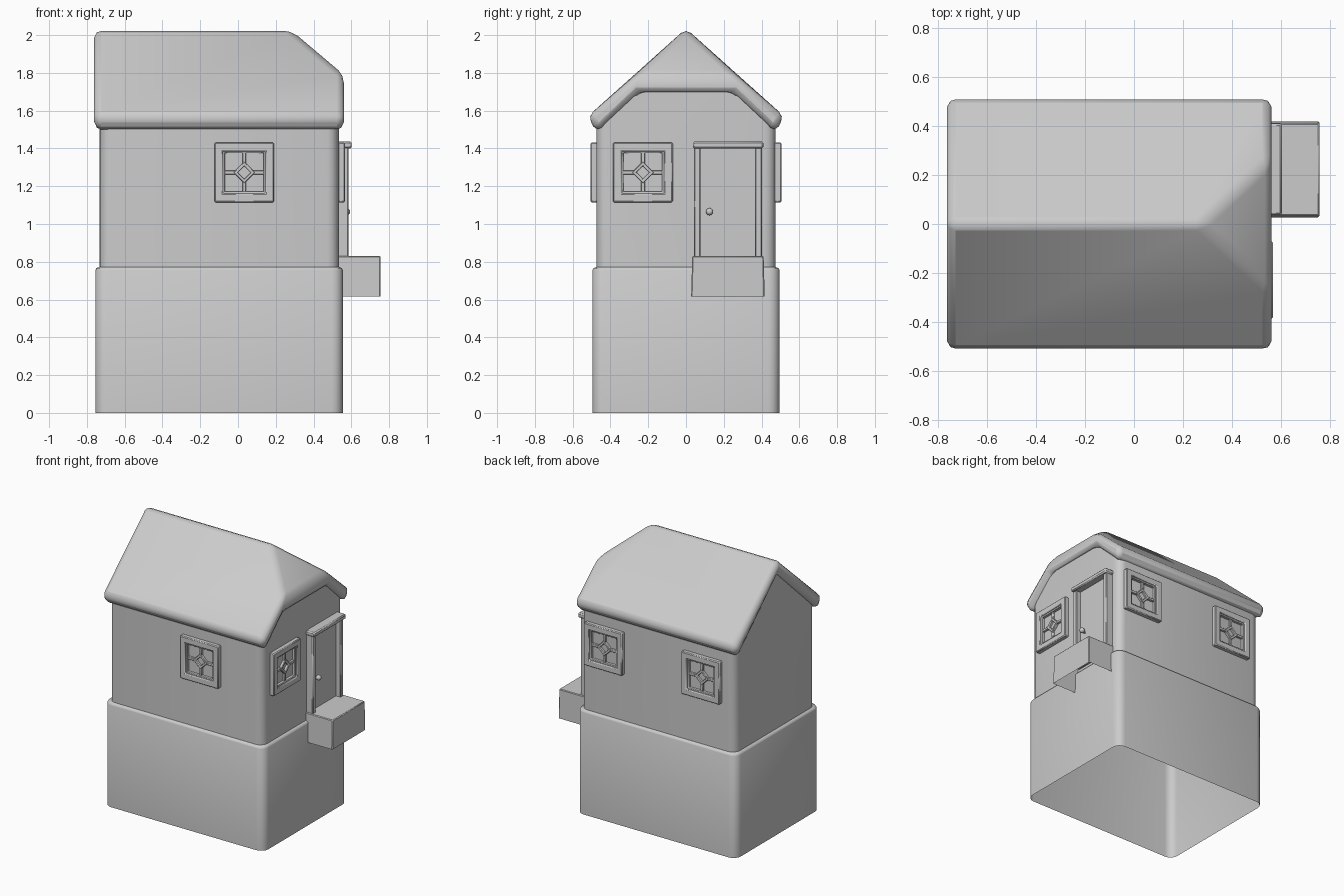
import bpy, bmesh, math
from mathutils import Matrix, Vector

if "Cube" in bpy.data.objects:
    bpy.data.objects.remove(bpy.data.objects["Cube"])

# One plain material
grey = bpy.data.materials.new("plain grey")
grey.use_nodes = True
colour = (0.6, 0.6, 0.6, 1)
grey.diffuse_color = colour
grey.node_tree.nodes["Principled BSDF"].inputs["Base Color"].default_value = colour


def finish(name, bm, matrix=None, bevel=0, segments=1, angle=35):
    """Turn a bmesh into a shaded object with an optional bevel."""
    mesh = bpy.data.meshes.new(name)
    bmesh.ops.recalc_face_normals(bm, faces=bm.faces)
    bm.to_mesh(mesh)
    bm.free()
    mesh.materials.append(grey)
    obj = bpy.data.objects.new(name, mesh)
    bpy.context.collection.objects.link(obj)
    if matrix:
        obj.matrix_world = matrix
    if bevel:
        mod = obj.modifiers.new("soft edges", "BEVEL")
        mod.width, mod.segments = bevel, segments
        mod.limit_method = "ANGLE"
        mod.angle_limit = math.radians(25)
    bpy.ops.object.select_all(action="DESELECT")
    obj.select_set(True)
    bpy.context.view_layer.objects.active = obj
    bpy.ops.object.shade_smooth_by_angle(angle=math.radians(angle))
    return obj


def box(name, low, high, matrix=None, bevel=0.005, taper=None, open_base=False):
    """Box between two corners; taper scales its lower end across y."""
    bm = bmesh.new()
    low, high = Vector(low), Vector(high)
    bmesh.ops.create_cube(bm, size=1)
    size, mid = high - low, (low + high) / 2
    for v in bm.verts:
        if taper and v.co.z < 0:
            v.co.y *= taper
        v.co = Vector(a * b for a, b in zip(v.co, size)) + mid
    if open_base:
        hidden = [f for f in bm.faces if f.normal.z < -0.9 or f.normal.x < -0.9]
        bmesh.ops.delete(bm, geom=hidden, context="FACES_ONLY")
    return finish(name, bm, matrix, bevel)


def square_ring(name, outer, inner, turn, depth, matrix, bevel):
    """Four-sided frame in the local xz plane, standing out along -y."""
    bm = bmesh.new()
    loops = []
    for radius, y in ((outer, 0.01), (outer, -depth), (inner, -depth), (inner, 0.01)):
        loops.append([bm.verts.new((radius * math.cos(turn + k * math.pi / 2), y,
                                    radius * math.sin(turn + k * math.pi / 2)))
                      for k in range(4)])
    for a in range(4):
        p, q = loops[a], loops[(a + 1) % 4]
        for k in range(4):
            n = (k + 1) % 4
            bm.faces.new((p[k], p[n], q[n], q[k]))
    return finish(name, bm, matrix, bevel)


# Hollow tower: lower walls, rounded ledge, upper walls cut to the roof pitch
X0, X1, HALF = -0.755, 0.555, 0.495


def wall_ring(bm, z, inset, radius=0.06, steps=4):
    verts = []
    corners = ((X1, HALF), (X0, HALF), (X0, -HALF), (X1, -HALF))
    for k, (x, y) in enumerate(corners):
        cx = x - math.copysign(inset + radius, x)
        cy = y - math.copysign(inset + radius, y)
        for s in range(steps + 1):
            a = (k + s / steps) * math.pi / 2
            verts.append(bm.verts.new((cx + radius * math.cos(a), cy + radius * math.sin(a), z)))
    return verts


bm = bmesh.new()
rings = [wall_ring(bm, z, i) for z, i in
         ((0, 0), (0.755, 0), (0.767, 0.005), (0.772, 0.021), (2.1, 0.021))]
for low, high in zip(rings, rings[1:]):
    for k in range(len(low)):
        n = (k + 1) % len(low)
        bm.faces.new((low[k], low[n], high[n], high[k]))
PITCH, HIP = 0.894, 0.85
for point, normal in (((0, 0, 1.97), (0, PITCH, 1)), ((0, 0, 1.97), (0, -PITCH, 1)),
                      ((0.56, 0, 1.73), (HIP, 0, 1))):
    bmesh.ops.bisect_plane(bm, geom=bm.verts[:] + bm.edges[:] + bm.faces[:],
                           plane_co=point, plane_no=normal, clear_outer=True)
finish("tower_walls", bm, angle=50)

# Roof: thick slab with a gable at one end and a half hip at the other
bm = bmesh.new()
outline = {"ridge_a": (-0.762, 0, 2.035), "ridge_b": (0.27, 0, 2.035)}
for side, s in (("l", 1), ("r", -1)):
    outline["hip_" + side] = (0.56, 0.265 * s, 1.79)
    outline["eave_a" + side] = (-0.762, 0.52 * s, 1.57)
    outline["eave_b" + side] = (0.56, 0.52 * s, 1.57)
top, under = {}, {}
for key, (x, y, z) in outline.items():
    top[key] = bm.verts.new((x, y, z))
    under[key] = bm.verts.new((x, y * (0.91 if "eave" in key else 1),
                               z - (0.085 if "eave" in key else 0.11)))
faces = [("ridge_b", "hip_r", "hip_l")]
for s in "lr":
    faces.append(("ridge_a", "ridge_b", "hip_" + s, "eave_b" + s, "eave_a" + s))
for keys in faces:
    bm.faces.new([top[k] for k in keys])
    bm.faces.new([under[k] for k in keys])
rim = ("ridge_a", "eave_al", "eave_bl", "hip_l", "hip_r", "eave_br", "eave_ar")
for a, b in zip(rim, rim[1:] + rim[:1]):
    bm.faces.new((top[a], top[b], under[b], under[a]))
finish("roof", bm, bevel=0.036, segments=2, angle=60)


# Windows: raised frame, cross bars and a hollow diamond
def window(name, location, turn):
    m = Matrix.Translation(location) @ Matrix.Rotation(turn, 4, "Z")
    diag = math.sqrt(2)
    square_ring(name + "_frame", 0.158 * diag, 0.112 * diag, math.pi / 4, 0.032, m, 0.006)
    square_ring(name + "_inner_frame", 0.118 * diag, 0.102 * diag, math.pi / 4, 0.022, m, 0.003)
    square_ring(name + "_diamond", 0.058, 0.034, 0, 0.018, m, 0.003)
    for k in range(4):
        bar = m @ Matrix.Rotation(k * math.pi / 2, 4, "Y")
        box(name + "_bar", (0.045, -0.016, -0.01), (0.108, 0.01, 0.01), bar, 0.003)


WALL = HALF - 0.021
window("front_window", (0.033, -WALL, 1.273), 0)
window("door_side_window", (X1 - 0.021, -0.228, 1.273), math.pi / 2)
for label, x in (("near", 0.33), ("far", -0.47)):
    window("back_window_" + label, (x, WALL, 1.273), math.pi)

# Doorway: door leaf, posts, lintel, knob and step
box("door", (0.52, 0.07, 0.8), (0.548, 0.37, 1.405))
box("door_post_right", (0.52, 0.042, 0.8), (0.585, 0.076, 1.41))
box("door_post_left", (0.52, 0.365, 0.8), (0.585, 0.402, 1.41))
box("door_lintel", (0.52, 0.036, 1.4), (0.602, 0.41, 1.436), bevel=0.008)
bm = bmesh.new()
bmesh.ops.create_uvsphere(bm, u_segments=16, v_segments=10, radius=0.019)
finish("door_knob", bm, Matrix.Translation((0.575, 0.125, 1.065)))
box("door_knob_stem", (0.54, 0.118, 1.05), (0.57, 0.132, 1.064), bevel=0.003)
box("door_step", (0.53, 0.033, 0.615), (0.755, 0.411, 0.83), taper=1.03, open_base=True)
